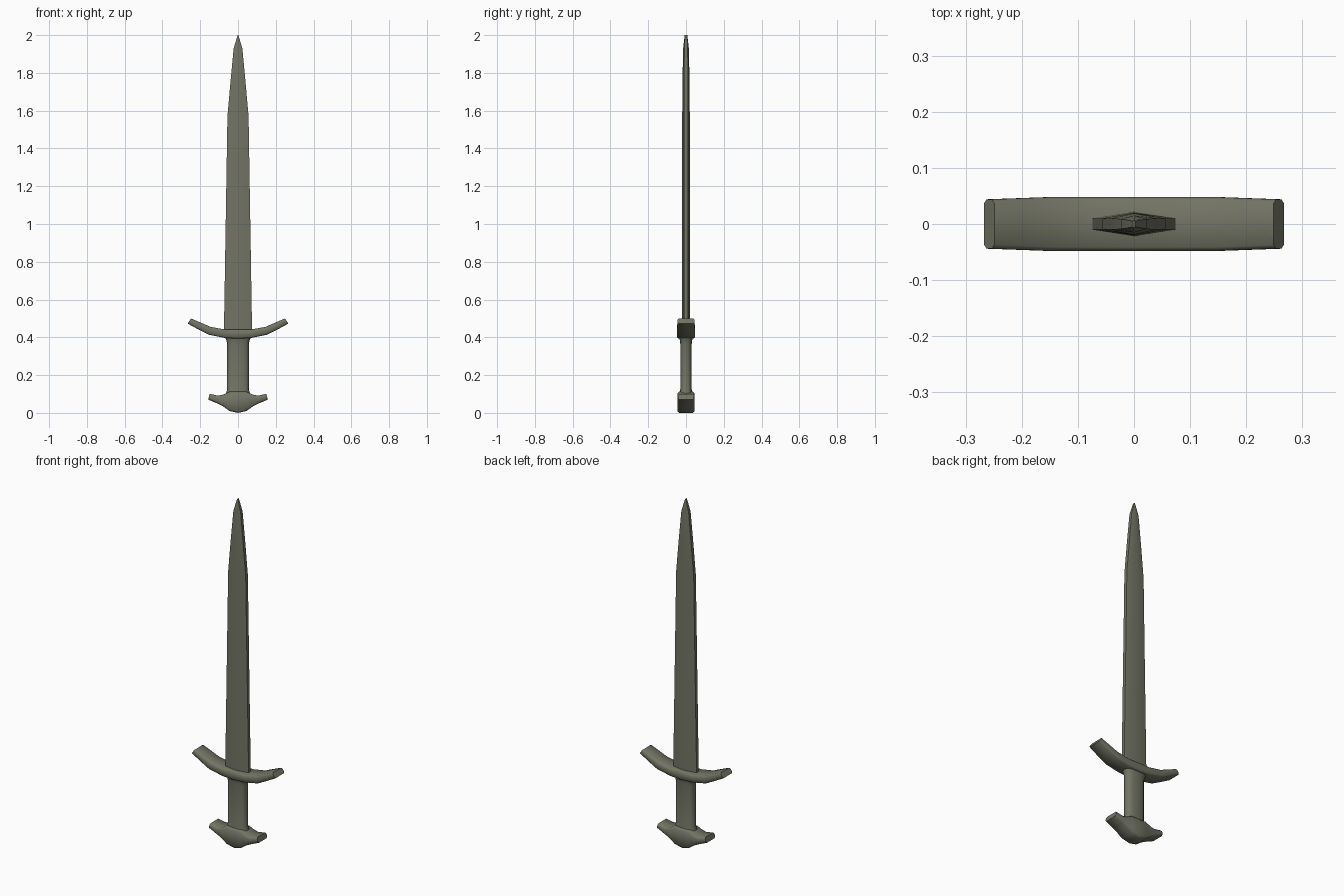
import bpy
import bmesh
import math
from mathutils import Vector

cube = bpy.data.objects.get("Cube")
if cube:
    bpy.data.objects.remove(cube, do_unlink=True)

metal = bpy.data.materials.new("olive grey metal")
metal.use_nodes = True
colour = (0.17, 0.175, 0.128, 1)
metal.diffuse_color = colour
metal.node_tree.nodes["Principled BSDF"].inputs["Base Color"].default_value = colour


def loft(name, rings, angle):
    """Skin a list of equal-length point rings and cap both ends."""
    bm = bmesh.new()
    loops = [[bm.verts.new(p) for p in ring] for ring in rings]
    for a, b in zip(loops, loops[1:]):
        for i in range(len(a)):
            j = (i + 1) % len(a)
            bm.faces.new((a[i], a[j], b[j], b[i]))
    bm.faces.new(loops[0])
    bm.faces.new(loops[-1])
    bmesh.ops.recalc_face_normals(bm, faces=bm.faces)
    mesh = bpy.data.meshes.new(name)
    bm.to_mesh(mesh)
    bm.free()
    mesh.materials.append(metal)
    obj = bpy.data.objects.new(name, mesh)
    bpy.context.collection.objects.link(obj)
    bpy.ops.object.select_all(action="DESELECT")
    obj.select_set(True)
    bpy.context.view_layer.objects.active = obj
    bpy.ops.object.shade_smooth_by_angle(angle=math.radians(angle))
    return obj


def chamfered(low, high, depth, cut):
    """Octagonal ring between a lower and an upper outline point in xz."""
    low, high = Vector((low[0], 0, low[1])), Vector((high[0], 0, high[1]))
    up = (high - low).normalized() * cut
    y, inner = Vector((0, depth, 0)), Vector((0, depth - cut, 0))
    return [low - inner, low + inner, low + up + y, high - up + y,
            high + inner, high - inner, high - up - y, low + up - y]


def crosswise(name, stations, cut, angle):
    """Loft along x from centre-to-tip stations, mirrored to the other side."""
    half = [chamfered(lo, hi, d, cut) for lo, hi, d in stations]
    other = [[Vector((-p.x, p.y, p.z)) for p in ring] for ring in half[:0:-1]]
    return loft(name, other + half, angle)


# Blade: flat edges with a central ridge on both faces
blade = [(0.40, 0.075, 0.010, 0.022), (1.57, 0.056, 0.010, 0.020),
         (1.75, 0.040, 0.010, 0.019), (1.93, 0.023, 0.009, 0.015),
         (2.0, 0.002, 0.005, 0.007)]
loft("blade", [[(-w, -e, z), (0, -r, z), (w, -e, z),
                (w, e, z), (0, r, z), (-w, e, z)] for z, w, e, r in blade], 40)

# Upswept crossguard
crosswise("crossguard", [
    ((0, 0.393), (0, 0.442), 0.048), ((0.07, 0.397), (0.07, 0.442), 0.048),
    ((0.155, 0.414), (0.145, 0.455), 0.048), ((0.21, 0.442), (0.195, 0.477), 0.046),
    ((0.267, 0.473), (0.249, 0.50), 0.044)], 0.007, 50)

# Oval grip, flared at both ends
grip = [(0.07, 0.075, 0.040), (0.10, 0.065, 0.036), (0.125, 0.057, 0.030),
        (0.365, 0.057, 0.030), (0.385, 0.062, 0.033), (0.41, 0.072, 0.040)]
turns = [math.tau * i / 16 for i in range(16)]


def oval(angle, radius, power):
    c = math.cos(angle) if power == "x" else math.sin(angle)
    return math.copysign(abs(c) ** 0.75, c) * radius


loft("grip", [[(oval(t, w, "x"), oval(t, d, "y"), z) for t in turns]
              for z, w, d in grip], 50)

# Winged pommel with a rounded base
crosswise("pommel", [
    ((0, 0.0), (0, 0.112), 0.046), ((0.045, 0.01), (0.045, 0.112), 0.046),
    ((0.078, 0.034), (0.078, 0.097), 0.046), ((0.11, 0.05), (0.105, 0.091), 0.046),
    ((0.158, 0.07), (0.15, 0.101), 0.043)], 0.009, 50)
